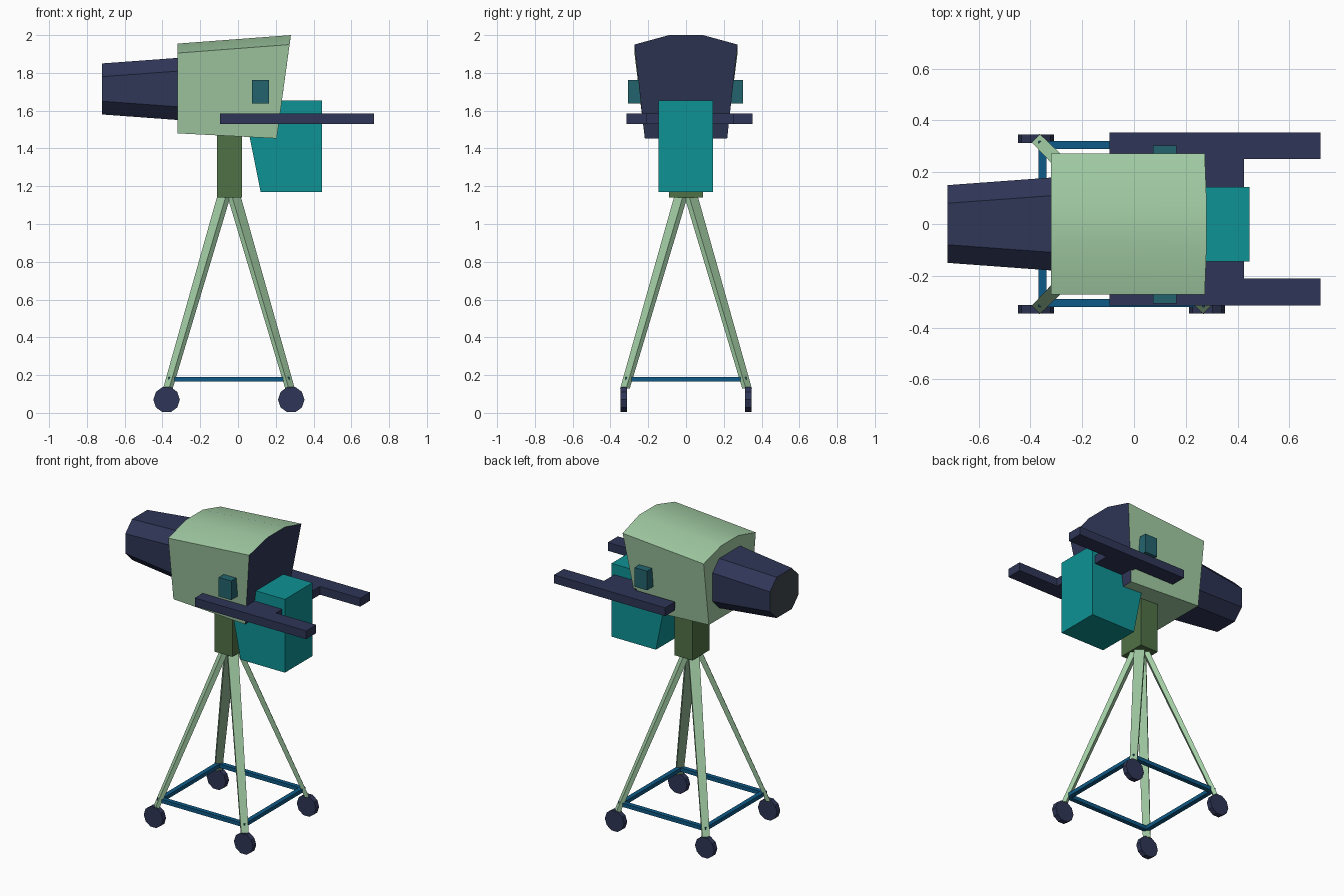
import bpy, bmesh, math
from mathutils import Vector

if "Cube" in bpy.data.objects:
    bpy.data.objects.remove(bpy.data.objects["Cube"])


def material(name, r, g, b):
    lin = [((c / 255 + 0.055) / 1.055) ** 2.4 if c > 10 else c / 255 / 12.92 for c in (r, g, b)]
    m = bpy.data.materials.new(name)
    m.diffuse_color = (*lin, 1)
    m.use_nodes = True
    m.node_tree.nodes["Principled BSDF"].inputs["Base Color"].default_value = m.diffuse_color
    return m


GREEN = material("pale green", 162, 204, 164)
OLIVE = material("dark green", 80, 113, 70)
NAVY = material("navy", 47, 54, 87)
TEAL = material("teal", 14, 146, 148)
PETROL = material("petrol", 36, 100, 110)
BLUE = material("blue", 15, 90, 135)
GLASS = material("lens grey", 62, 71, 77)


def loft(name, ring_a, ring_b, *mats):
    """Solid between two matching outlines."""
    bm = bmesh.new()
    a = [bm.verts.new(p) for p in ring_a]
    b = [bm.verts.new(p) for p in ring_b]
    n = len(a)
    bm.faces.new(a)
    bm.faces.new(b)
    for i in range(n):
        bm.faces.new((a[i], a[(i + 1) % n], b[(i + 1) % n], b[i]))
    bmesh.ops.recalc_face_normals(bm, faces=bm.faces)
    me = bpy.data.meshes.new(name)
    bm.to_mesh(me)
    bm.free()
    for m in mats:
        me.materials.append(m)
    ob = bpy.data.objects.new(name, me)
    bpy.context.collection.objects.link(ob)
    return ob


def box(name, x0, x1, y0, y1, z0, z1, mat):
    ring = [(x0, y0), (x1, y0), (x1, y1), (x0, y1)]
    return loft(name, [(x, y, z0) for x, y in ring], [(x, y, z1) for x, y in ring], mat)


# camera body: arched roof, sloping back, navy rear panel
def body_ring(xb, zb, xs, zs, xt, zt):
    half = [(xb, 0.218, zb), (xs, 0.273, zs), (xt, 0.09, zt)]
    return half + [(x, -y, z) for x, y, z in reversed(half)]


body = loft("camera_body", body_ring(-0.32, 1.48, -0.32, 1.905, -0.32, 1.955),
            body_ring(0.205, 1.453, 0.273, 1.95, 0.28, 2.0), GREEN, NAVY)
for p in body.data.polygons:
    if p.normal.x > 0.8:
        p.material_index = 1
bpy.context.view_layer.objects.active = body
body.select_set(True)
bpy.ops.object.shade_smooth_by_angle(angle=math.radians(30))


# tapered eight-sided lens hood with a grey glass end
def hood_ring(x, hy, hz, c=0.07, zc=1.715):
    q = [(hy, hz - c), (hy - c, hz), (c - hy, hz), (-hy, hz - c),
         (-hy, c - hz), (c - hy, -hz), (hy - c, -hz), (hy, c - hz)]
    return [(x, y, zc + z) for y, z in q]


hood = loft("lens_hood", hood_ring(-0.72, 0.15, 0.135), hood_ring(-0.31, 0.18, 0.165), NAVY, GLASS)
for p in hood.data.polygons:
    if p.normal.x < -0.9:
        p.material_index = 1

# rear box with slanted inner side
profile = [(0.12, 1.17), (0.445, 1.17), (0.445, 1.655), (0.15, 1.655), (0.06, 1.47)]
loft("rear_box", [(x, -0.145, z) for x, z in profile], [(x, 0.143, z) for x, z in profile], TEAL)

# handles joined by a cross plate
box("handle_front", -0.095, 0.72, -0.315, -0.21, 1.53, 1.585, NAVY)
box("handle_back", -0.095, 0.72, 0.25, 0.353, 1.53, 1.585, NAVY)
box("handle_cross_plate", 0.2, 0.425, -0.215, 0.255, 1.53, 1.585, NAVY)

# side knobs
box("knob_front", 0.073, 0.165, -0.306, -0.2, 1.637, 1.763, PETROL)
box("knob_back", 0.073, 0.165, 0.2, 0.303, 1.637, 1.763, PETROL)

# pedestal column
CX = -0.048
box("column", -0.11, 0.022, -0.09, 0.09, 1.14, 1.49, OLIVE)


# splayed legs, tapering downwards, with wheels
def leg_ring(sx, sy, d, t, r, z):
    c = Vector((CX + sx * d, sy * d, z))
    out = Vector((sx, sy, 0)).normalized()
    side = Vector((-out.y, out.x, 0))
    return [c + out * r * i / 2 + side * t * j / 2 for i, j in ((-1, -1), (1, -1), (1, 1), (-1, 1))]


def wheel_ring(x, y):
    return [(x + 0.07 * math.cos(a), y, 0.07 + 0.07 * math.sin(a))
            for a in (math.tau * (i + 0.5) / 10 + math.pi / 10 for i in range(10))]


for sx, ns in ((-1, "left"), (1, "right")):
    for sy, nf in ((-1, "front"), (1, "back")):
        loft(f"leg_{nf}_{ns}", leg_ring(sx, sy, 0.323, 0.045, 0.027, 0.13),
             leg_ring(sx, sy, 0.026, 0.065, 0.035, 1.15), GREEN)
        wx = CX + sx * 0.33
        loft(f"wheel_{nf}_{ns}", wheel_ring(wx, sy * 0.312), wheel_ring(wx, sy * 0.346), NAVY)

# square brace ring between the legs
for s, n in ((-1, "front"), (1, "back")):
    box(f"brace_{n}", CX - 0.32, CX + 0.32, s * 0.305 - 0.015, s * 0.305 + 0.015, 0.165, 0.19, BLUE)
for s, n in ((-1, "left"), (1, "right")):
    x = CX + s * 0.305
    box(f"brace_{n}", x - 0.015, x + 0.015, -0.29, 0.29, 0.165, 0.19, BLUE)
